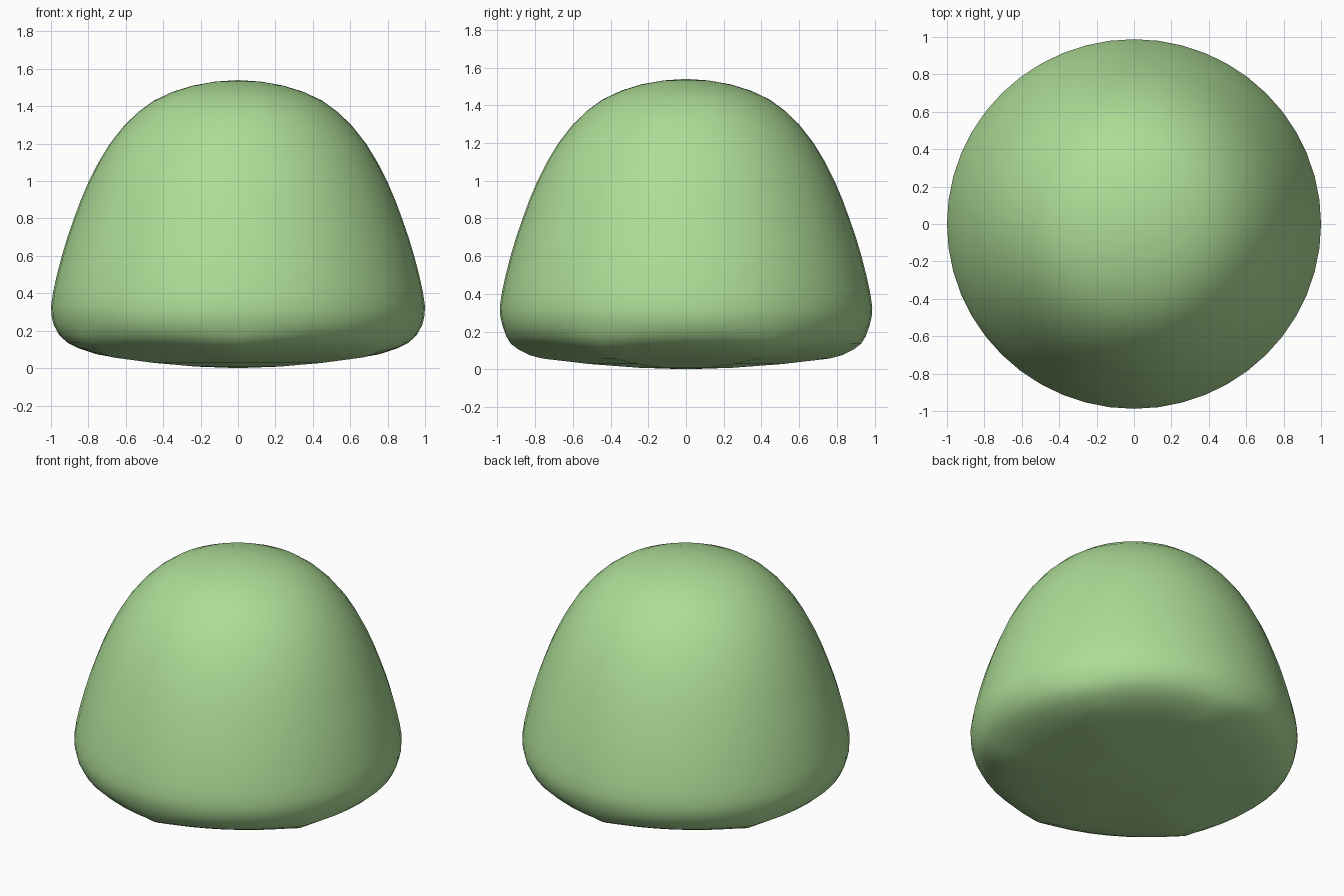
import bpy, bmesh
from math import pi, sin, cos

if "Cube" in bpy.data.objects:
    bpy.data.objects.remove(bpy.data.objects["Cube"])

SEG = 48
Y_SCALE = 0.988

# Underside rings: (radius towards hexagon edge, radius towards hexagon corner, height)
under = [(0.22, 0.25, 0.008), (0.45, 0.52, 0.028), (0.66, 0.77, 0.057), (0.76, 0.84, 0.075),
         (0.85, 0.90, 0.105), (0.91, 0.94, 0.135), (0.955, 0.965, 0.175), (0.985, 0.985, 0.23)]
# Round body rings: (radius, height)
body = [(0.997, 0.28), (1.0, 0.33), (0.988, 0.41), (0.968, 0.5), (0.942, 0.6), (0.912, 0.7),
        (0.877, 0.8), (0.84, 0.9), (0.797, 1.0), (0.746, 1.1), (0.685, 1.2), (0.61, 1.295),
        (0.535, 1.368), (0.45, 1.43), (0.35, 1.477), (0.24, 1.511), (0.12, 1.532)]


def hex_blend(a):
    # 0 at the middle of a hexagon side, 1 at a corner (corners at 30 + 60k degrees)
    off = (a % (pi / 3)) - pi / 6
    side = pi / 6 - abs(off)
    return (1 / cos(side) - 1) / (1 / cos(pi / 6) - 1)


bm = bmesh.new()
rings = []
for r0, r1, z in under + [(r, r, z) for r, z in body]:
    ring = []
    for i in range(SEG):
        a = 2 * pi * i / SEG
        r = r0 + (r1 - r0) * hex_blend(a)
        ring.append(bm.verts.new((r * cos(a), r * sin(a) * Y_SCALE, z)))
    rings.append(ring)

# Skin between rings, then close both poles
for lo, hi in zip(rings, rings[1:]):
    for i in range(SEG):
        j = (i + 1) % SEG
        bm.faces.new((lo[i], lo[j], hi[j], hi[i]))
bottom = bm.verts.new((0, 0, 0))
top = bm.verts.new((0, 0, 1.54))
for i in range(SEG):
    j = (i + 1) % SEG
    bm.faces.new((bottom, rings[0][j], rings[0][i]))
    bm.faces.new((top, rings[-1][i], rings[-1][j]))
for f in bm.faces:
    f.smooth = True

mesh = bpy.data.meshes.new("gumdrop_body")
bm.to_mesh(mesh)
bm.free()
obj = bpy.data.objects.new("gumdrop_body", mesh)
bpy.context.collection.objects.link(obj)

mat = bpy.data.materials.new("soft_green")
mat.diffuse_color = (0.42, 0.72, 0.31, 1)
mat.use_nodes = True
mat.node_tree.nodes["Principled BSDF"].inputs["Base Color"].default_value = mat.diffuse_color
mesh.materials.append(mat)
